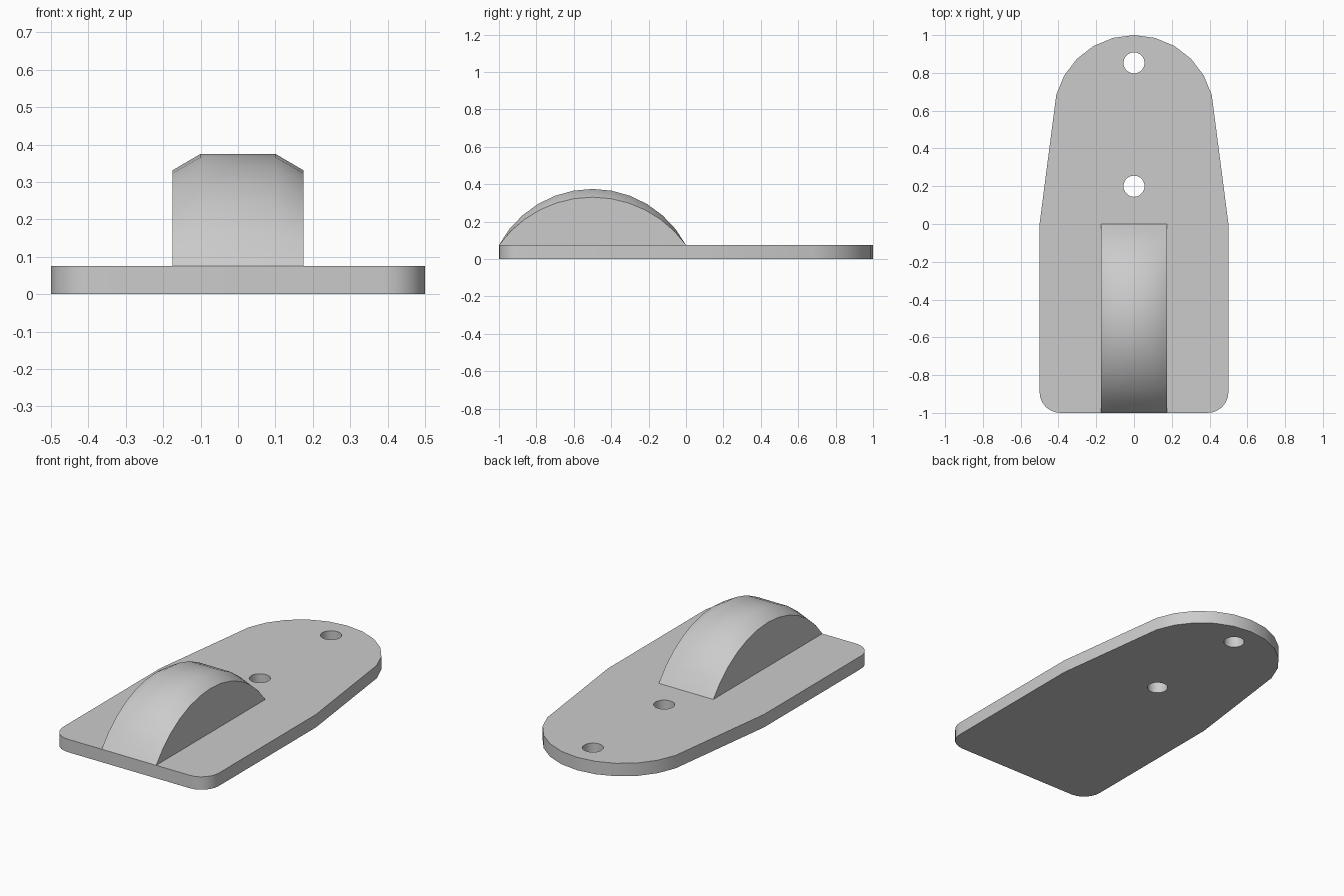
import bpy, bmesh
from math import sin, cos, asin, radians, tau

cube = bpy.data.objects.get("Cube")
if cube:
    bpy.data.objects.remove(cube, do_unlink=True)

THICK = 0.075

grey = bpy.data.materials.new("plain grey")
grey.use_nodes = True
grey.diffuse_color = (0.6, 0.6, 0.6, 1)
grey.node_tree.nodes["Principled BSDF"].inputs["Base Color"].default_value = (0.6, 0.6, 0.6, 1)


def finish(name, bm):
    bmesh.ops.recalc_face_normals(bm, faces=bm.faces)
    mesh = bpy.data.meshes.new(name)
    bm.to_mesh(mesh)
    bm.free()
    mesh.materials.append(grey)
    obj = bpy.data.objects.new(name, mesh)
    bpy.context.collection.objects.link(obj)
    bpy.ops.object.select_all(action='DESELECT')
    obj.select_set(True)
    bpy.context.view_layer.objects.active = obj
    bpy.ops.object.shade_smooth_by_angle(angle=radians(30))
    return obj


def arc(cx, cy, r, start, end, steps):
    angles = [radians(start + (end - start) * i / steps) for i in range(steps + 1)]
    return [(cx + r * cos(a), cy + r * sin(a)) for a in angles]


# Base plate: rounded front corners, tapered sides, round back, two screw holes
corner = 0.11
right_half = arc(0.5 - corner, corner - 1, corner, -90, 0, 6)
right_half += [(0.5, 0)] + arc(0, 0.574, 0.426, 15, 90, 5)
outline = right_half + [(-x, y) for x, y in reversed(right_half[:-1])]
holes = [arc(0, y, 0.056, 0, 360, 20)[:-1] for y in (0.2, 0.853)]

bm = bmesh.new()
for loop in [outline] + holes:
    verts = [bm.verts.new((x, y, 0)) for x, y in loop]
    for a, b in zip(verts, verts[1:] + verts[:1]):
        bm.edges.new((a, b))
bmesh.ops.triangle_fill(bm, edges=bm.edges[:], use_beauty=True)
top = bmesh.ops.extrude_face_region(bm, geom=bm.faces[:])["geom"]
bmesh.ops.translate(bm, vec=(0, 0, THICK),
                    verts=[v for v in top if isinstance(v, bmesh.types.BMVert)])
finish("base_plate", bm)


# Arched rib: a tall arc in the middle, lofted to lower arcs on both sides
def arch(bm, x, rise, steps=12):
    r = (0.25 + rise * rise) / (2 * rise)
    half = asin(0.5 / r)
    row = []
    for i in range(steps + 1):
        a = half * (2 * i / steps - 1)
        row.append(bm.verts.new((x, -0.5 + r * sin(a), THICK + rise - r + r * cos(a))))
    return row


bm = bmesh.new()
rows = [arch(bm, x, rise) for x, rise in
        ((-0.175, 0.256), (-0.1, 0.3), (0.1, 0.3), (0.175, 0.256))]
for left, right in zip(rows, rows[1:]):
    for i in range(len(left) - 1):
        bm.faces.new((left[i], right[i], right[i + 1], left[i + 1]))
bm.faces.new(rows[0])
bm.faces.new(rows[-1])
bm.faces.new([r[0] for r in rows] + [r[-1] for r in reversed(rows)])
finish("arched_rib", bm)
